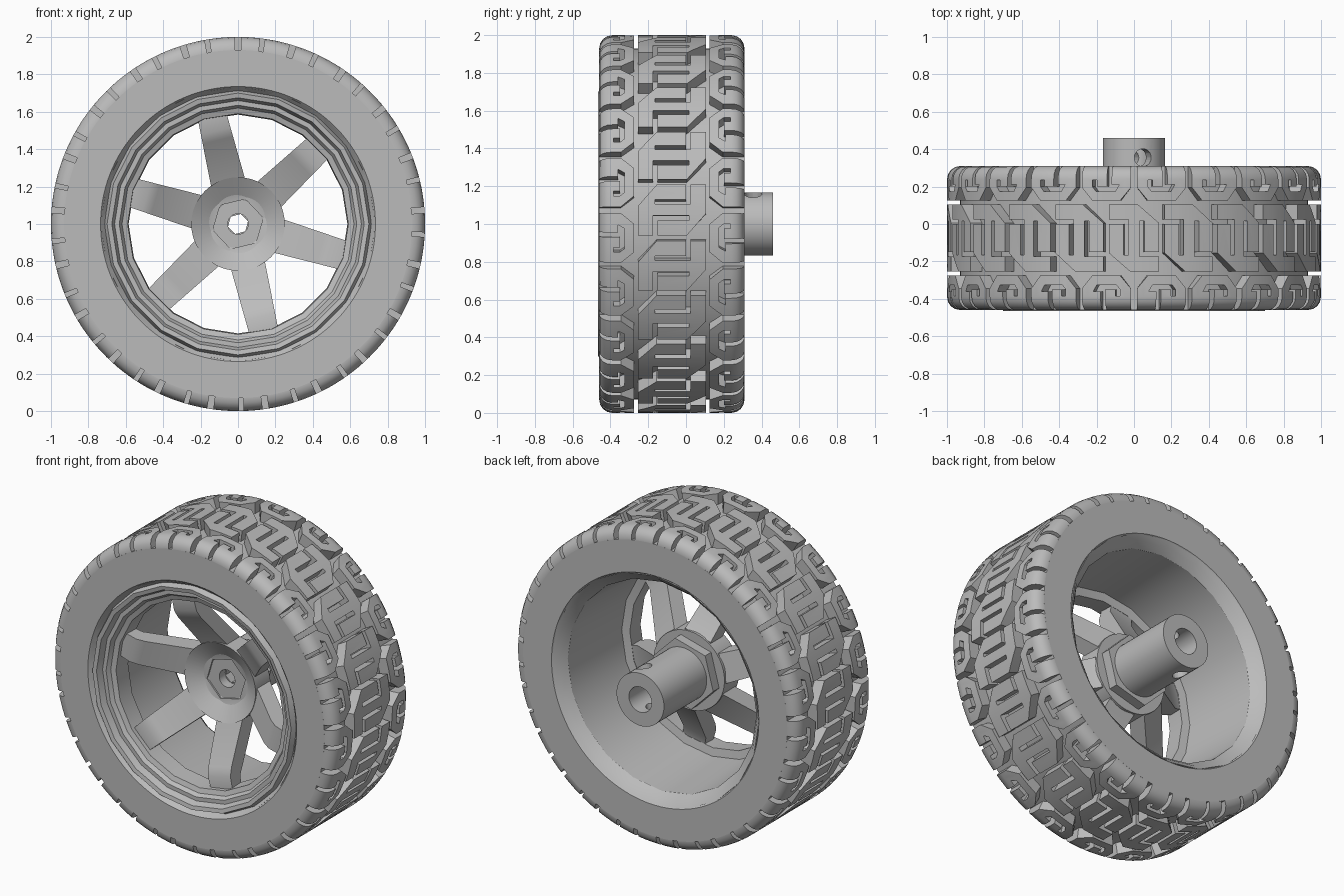
import bpy, bmesh
from math import sin, cos, pi, radians, sqrt
from mathutils import Vector, Matrix

if "Cube" in bpy.data.objects:
    bpy.data.objects.remove(bpy.data.objects["Cube"])

grey = bpy.data.materials.new("plain grey")
grey.use_nodes = True
GREY = (0.5, 0.5, 0.5, 1)
grey.diffuse_color = GREY
grey.node_tree.nodes["Principled BSDF"].inputs["Base Color"].default_value = GREY

AXLE_Z = 1.0
MID_Y = -0.075          # middle plane of the tyre
HALF = 0.385            # half width of the tyre
FLOOR = 0.93            # radius of the groove floor
COUNT = 21              # tread blocks per row
PITCH = 2 * pi / COUNT


def finish(bm, name, smooth=True):
    bmesh.ops.recalc_face_normals(bm, faces=bm.faces)
    mesh = bpy.data.meshes.new(name)
    bm.to_mesh(mesh)
    bm.free()
    mesh.materials.append(grey)
    obj = bpy.data.objects.new(name, mesh)
    bpy.context.collection.objects.link(obj)
    if smooth:
        soften(obj)
    return obj


def soften(obj):
    bpy.ops.object.select_all(action='DESELECT')
    obj.select_set(True)
    bpy.context.view_layer.objects.active = obj
    bpy.ops.object.shade_smooth_by_angle(angle=radians(30))


def wheel_point(r, y, a):
    return Vector((r * sin(a), y, AXLE_Z + r * cos(a)))


def lathe(name, profile, sides, turn=0.0, smooth=True):
    """Spin a closed (radius, y) profile around the axle."""
    bm = bmesh.new()
    rings = [[bm.verts.new(wheel_point(r, y, turn + 2 * pi * i / sides)) for r, y in profile]
             for i in range(sides)]
    n = len(profile)
    for i in range(sides):
        a, b = rings[i], rings[(i + 1) % sides]
        for j in range(n):
            k = (j + 1) % n
            bm.faces.new((a[j], a[k], b[k], b[j]))
    return finish(bm, name, smooth)


# Tyre carcass
FRONT, BACK = MID_Y - HALF, MID_Y + HALF
lathe("tyre_body", [(0.735, FRONT), (FLOOR, FRONT), (FLOOR, BACK), (0.73, BACK),
                    (0.69, BACK - 0.05), (0.69, FRONT + 0.05)], COUNT * 6)

# Tread: flat outlines (u around, v across) wrapped over the rounded crown
ROUND = 1.0 - FLOOR


def crown(v):
    over = max(0.0, abs(v) - (HALF - ROUND))
    return FLOOR + sqrt(max(0.0, ROUND ** 2 - over ** 2))


def tread_row(name, outline, phase, flip):
    bm = bmesh.new()
    face = bm.faces.new([bm.verts.new((u * flip, v * flip, 0)) for u, v in outline])
    cuts = [((u, 0, 0), (1, 0, 0)) for u in (-0.1, -0.05, 0, 0.05, 0.1)]
    for step in range(4):
        v = HALF - ROUND + ROUND * sin(radians(22.5 * step))
        cuts += [((0, v, 0), (0, 1, 0)), ((0, -v, 0), (0, 1, 0))]
    for co, no in cuts:
        bmesh.ops.bisect_plane(bm, geom=bm.verts[:] + bm.edges[:] + bm.faces[:],
                               plane_co=co, plane_no=no, dist=1e-5)
    out = bmesh.ops.extrude_face_region(bm, geom=bm.faces[:])
    for v in out["geom"]:
        if isinstance(v, bmesh.types.BMVert):
            v.co.z = 1
    block = bpy.data.meshes.new(name)
    bm.to_mesh(block)
    bm.free()
    row = bmesh.new()
    for i in range(COUNT):
        before = len(row.verts)
        row.from_mesh(block)
        row.verts.ensure_lookup_table()
        for v in row.verts[before:]:
            u, w, top = v.co
            r = crown(w) if top > 0.5 else FLOOR - 0.01
            v.co = wheel_point(r, MID_Y + w * 0.9995, u + (i + phase) * PITCH)
    bpy.data.meshes.remove(block)
    finish(row, name)


# Half of the S-shaped centre block; the other half is its half-turn copy
half_block = [(-0.135, 0.18), (0.02, 0.18), (0.135, 0.08), (0.135, -0.065),
              (0.035, -0.065), (0.035, 0.10), (0.06, 0.10), (0.06, -0.04), (0.135, -0.04)]
# entry slot order: walk down the right side, into the slot and out again
half_block = half_block[:3] + [(0.135, -0.07), (0.03, -0.07), (0.03, 0.105), (0.055, 0.105),
                               (0.055, -0.095), (0.135, -0.095)]
half_block = half_block[:3] + [(0.135, -0.075), (0.055, -0.075), (0.055, 0.09),
                               (0.03, 0.09), (0.03, -0.1), (0.135, -0.1)]
centre = half_block + [(-u, -v) for u, v in half_block]
tread_row("tread_centre", centre, 0.0, 1)

# Shoulder block with a hooked slot opening at the sidewall
shoulder = [(-0.133, HALF), (-0.133, 0.27), (-0.075, 0.2), (0.075, 0.2), (0.133, 0.27),
            (0.133, HALF), (0.03, HALF), (0.03, 0.285), (0.07, 0.285), (0.05, 0.25),
            (-0.055, 0.25), (-0.075, 0.275), (-0.075, 0.31), (-0.05, 0.31),
            (-0.05, 0.275), (0.005, 0.275), (0.005, HALF)]
tread_row("tread_back_shoulder", shoulder, 0.5, 1)
tread_row("tread_front_shoulder", shoulder, 0.5, -1)

# Rim: stepped front lip, inner barrel and chamfered back edge
lathe("rim", [(0.735, -0.455), (0.715, -0.43), (0.70, -0.465), (0.675, -0.46), (0.66, -0.42),
              (0.635, -0.42), (0.62, -0.395), (0.59, -0.385), (0.585, -0.27), (0.635, -0.26),
              (0.665, 0.24), (0.70, 0.285), (0.73, 0.309), (0.74, 0.2), (0.74, -0.4)], 20)

# Spokes: bent bars that rise from the hub cone to the front lip
side = [(0.12, -0.12), (0.19, -0.13), (0.46, -0.335), (0.51, -0.36), (0.60, -0.36),
        (0.60, -0.275), (0.53, -0.265), (0.24, -0.04), (0.12, -0.04)]
for k in range(6):
    bm = bmesh.new()
    turn = radians(46.5 + 60 * k)
    walls = []
    for s in (-1, 1):
        wall = []
        for r, y in side:
            w = s * (0.102 - 0.04 * r)
            p = Vector((w, y, r))
            p = Matrix.Rotation(turn, 3, 'Y') @ p
            wall.append(bm.verts.new(p + Vector((0, 0, AXLE_Z))))
        bm.faces.new(wall)
        walls.append(wall)
    for j in range(len(side)):
        i = j - 1
        bm.faces.new((walls[0][i], walls[0][j], walls[1][j], walls[1][i]))
    finish(bm, f"spoke_{k + 1}")

# Hub cone with a flat boss, and the hexagonal nut behind it
BORE = 0.055
lathe("hub", [(BORE, -0.11), (0.13, -0.11), (0.25, -0.18), (0.25, -0.03), (BORE, -0.03)], 48)
lathe("hex_nut", [(BORE, -0.05), (0.22, -0.05), (0.22, 0.03), (BORE, 0.03)], 6,
      radians(15), smooth=False)

# Axle adapter with a stepped bore and a cross hole for the set screw
adapter = lathe("axle_adapter", [(BORE, 0.0), (0.167, 0.0), (0.167, 0.46), (0.08, 0.46),
                                 (0.08, 0.1), (BORE, 0.1)], 48)
bm = bmesh.new()
bmesh.ops.create_cone(bm, cap_ends=True, segments=24, radius1=0.047, radius2=0.047, depth=0.6,
                      matrix=Matrix.Translation((0, 0.355, AXLE_Z)) @ Matrix.Rotation(radians(17), 4, 'Y'))
cutter = finish(bm, "screw_hole_cutter", smooth=False)
cutter.hide_render = True
cut = adapter.modifiers.new("screw hole", 'BOOLEAN')
cut.operation, cut.object, cut.solver = 'DIFFERENCE', cutter, 'EXACT'
bpy.context.view_layer.objects.active = adapter
bpy.ops.object.modifier_apply(modifier=cut.name)
bpy.data.objects.remove(cutter)
soften(adapter)
